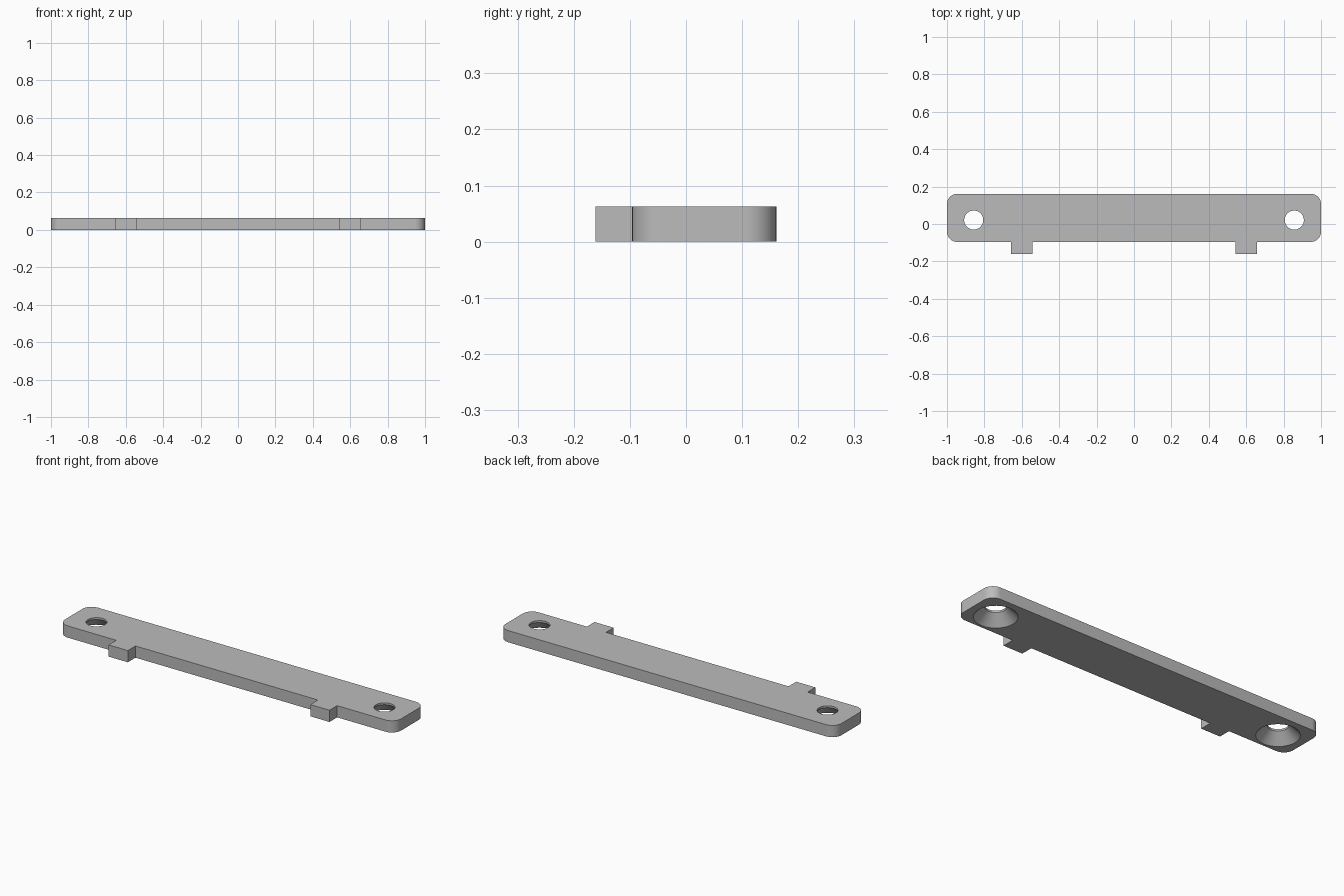
import bpy, bmesh
from math import sin, cos, pi

if "Cube" in bpy.data.objects:
    bpy.data.objects.remove(bpy.data.objects["Cube"])

H = 0.063                                   # plate thickness
X, Y0, Y1, TAB_Y = 1.0, -0.096, 0.161, -0.161
R = 0.055                                   # corner radius
HOLE_X, HOLE_Y, HOLE_R, SINK_R = 0.857, 0.021, 0.051, 0.104

grey = bpy.data.materials.new("grey")
grey.diffuse_color = (0.50, 0.50, 0.50, 1)
grey.use_nodes = True
grey.node_tree.nodes["Principled BSDF"].inputs["Base Color"].default_value = grey.diffuse_color


def make_object(name, bm):
    bmesh.ops.recalc_face_normals(bm, faces=bm.faces)
    mesh = bpy.data.meshes.new(name)
    bm.to_mesh(mesh)
    bm.free()
    mesh.materials.append(grey)
    ob = bpy.data.objects.new(name, mesh)
    bpy.context.collection.objects.link(ob)
    return ob


def arc(cx, cy, start, steps=12):
    return [(cx + R * cos(start + pi / 2 * i / steps),
             cy + R * sin(start + pi / 2 * i / steps)) for i in range(steps + 1)]


# Plate outline: rounded bar with two square tabs on the front edge
outline = arc(-X + R, Y0 + R, pi)
for c in (-0.6, 0.6):
    a, b = c - 0.057, c + 0.057
    outline += [(a, Y0), (a, TAB_Y), (b, TAB_Y), (b, Y0)]
outline += arc(X - R, Y0 + R, -pi / 2)
outline += arc(X - R, Y1 - R, 0)
outline += arc(-X + R, Y1 - R, pi / 2)

bm = bmesh.new()
face = bm.faces.new([bm.verts.new((x, y, 0)) for x, y in outline])
ext = bmesh.ops.extrude_face_region(bm, geom=[face])
top = [v for v in ext["geom"] if isinstance(v, bmesh.types.BMVert)]
bmesh.ops.translate(bm, verts=top, vec=(0, 0, H))
plate = make_object("mounting_plate", bm)


# Countersunk screw holes: cone opening downward, short straight bore above
def hole_cutter(x, n=48):
    bm = bmesh.new()
    sink = SINK_R - HOLE_R
    rings = []
    for r, z in ((SINK_R + 0.02, -0.02), (HOLE_R, sink), (HOLE_R, H + 0.02)):
        rings.append([bm.verts.new((x + r * cos(2 * pi * i / n),
                                    HOLE_Y + r * sin(2 * pi * i / n), z))
                      for i in range(n)])
    for lo, hi in zip(rings, rings[1:]):
        for i in range(n):
            j = (i + 1) % n
            bm.faces.new((lo[i], lo[j], hi[j], hi[i]))
    bm.faces.new(rings[0])
    bm.faces.new(rings[-1])
    cutter = make_object("hole_cutter", bm)
    cutter.hide_render = True
    return cutter


bpy.context.view_layer.objects.active = plate
for x in (-HOLE_X, HOLE_X):
    cutter = hole_cutter(x)
    mod = plate.modifiers.new("screw_hole", 'BOOLEAN')
    mod.operation = 'DIFFERENCE'
    mod.solver = 'EXACT'
    mod.object = cutter
    bpy.ops.object.modifier_apply(modifier=mod.name)
    bpy.data.objects.remove(cutter)

# Smooth the rounded walls, keep the rims sharp
plate.select_set(True)
bpy.ops.object.shade_smooth_by_angle(angle=pi / 6)
